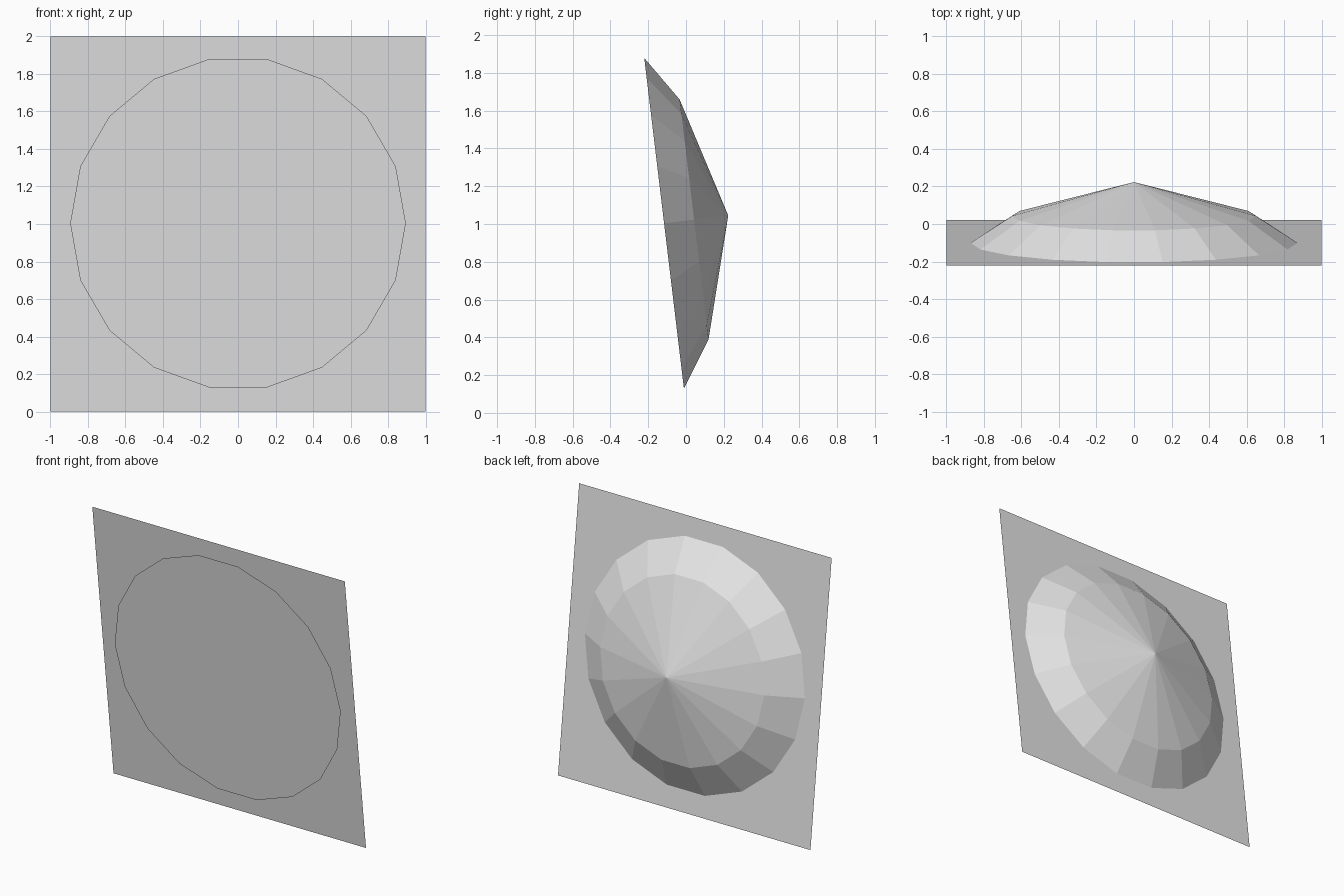
import bpy, bmesh, math
from mathutils import Matrix, Vector

cube = bpy.data.objects.get("Cube")
if cube:
    bpy.data.objects.remove(cube, do_unlink=True)

GREY = (0.8, 0.8, 0.8, 1.0)
mat = bpy.data.materials.new("light grey")
mat.use_nodes = True
mat.diffuse_color = GREY
mat.node_tree.nodes["Principled BSDF"].inputs["Base Color"].default_value = GREY

# Leaning frame: local z points out of the back of the sheet
LEAN = math.atan(0.12)
TILT = Matrix.Rotation(LEAN - math.pi / 2, 4, "X")


def add_object(name, bm, centre):
    mesh = bpy.data.meshes.new(name)
    bm.to_mesh(mesh)
    bm.free()
    mesh.materials.append(mat)
    obj = bpy.data.objects.new(name, mesh)
    obj.matrix_world = Matrix.Translation(centre) @ TILT
    bpy.context.collection.objects.link(obj)
    return obj


# Thin backing sheet, leaning forward at the top
bm = bmesh.new()
bmesh.ops.create_grid(bm, x_segments=1, y_segments=1, size=1)
for v in bm.verts:
    v.co.y /= math.cos(LEAN)
bmesh.ops.reverse_faces(bm, faces=bm.faces[:])
add_object("backing_sheet", bm, Vector((0, -0.1, 1)))

# Faceted dome: steep outer band, shallow cone, flat front cap
SIDES = 18
bm = bmesh.new()


def ring(radius, depth):
    return [bm.verts.new((radius * math.cos(math.tau * i / SIDES),
                          radius * math.sin(math.tau * i / SIDES), depth))
            for i in range(SIDES)]


rim = ring(0.895, 0)
shoulder = ring(0.65, 0.16)
apex = bm.verts.new((0, 0, 0.342))
bm.faces.new(rim[::-1])
for i in range(SIDES):
    j = (i + 1) % SIDES
    bm.faces.new((rim[i], rim[j], shoulder[j], shoulder[i]))
    bm.faces.new((shoulder[i], shoulder[j], apex))
add_object("faceted_dome", bm, Vector((0, -0.116, 1.004)))
